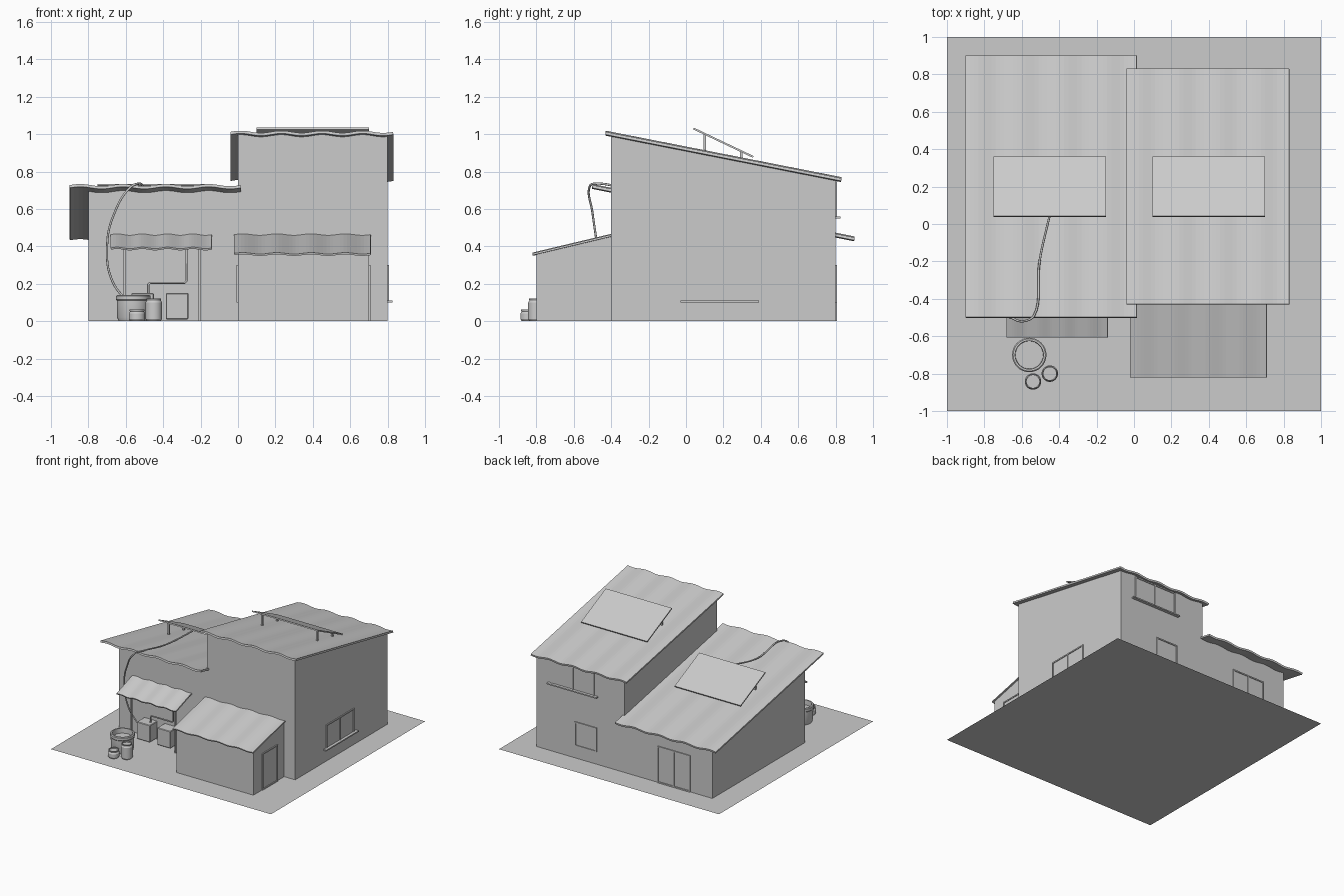
import bpy, math
from mathutils import Vector

if "Cube" in bpy.data.objects:
    bpy.data.objects.remove(bpy.data.objects["Cube"])


def mesh(name, verts, faces):
    me = bpy.data.meshes.new(name)
    me.from_pydata(verts, [], faces)
    me.update()
    ob = bpy.data.objects.new(name, me)
    bpy.context.collection.objects.link(ob)
    return ob


def box(name, x0, x1, y0, y1, z0, z1, bevel=0):
    return shed(name, x0, x1, y0, y1, z1, z1, z0, bevel)


# Box whose top slopes from z_front to z_back
def shed(name, x0, x1, y0, y1, z_front, z_back, z0=0, bevel=0):
    v = [(x0, y0, z0), (x1, y0, z0), (x1, y1, z0), (x0, y1, z0),
         (x0, y0, z_front), (x1, y0, z_front), (x1, y1, z_back), (x0, y1, z_back)]
    f = [(3, 2, 1, 0), (4, 5, 6, 7), (0, 1, 5, 4), (1, 2, 6, 5), (2, 3, 7, 6), (3, 0, 4, 7)]
    ob = mesh(name, v, f)
    if bevel:
        m = ob.modifiers.new("bevel", "BEVEL")
        m.width = bevel
    return ob


# Wavy sheet sloping along y, thickened evenly about its middle
def corrugated(name, x0, x1, y0, y1, z_front, z_back, waves=4, amp=0.006, thick=0.015):
    n = waves * 10
    v, f = [], []
    for i in range(n + 1):
        x = x0 + (x1 - x0) * i / n
        w = amp * math.sin(2 * math.pi * waves * i / n)
        v += [(x, y0, z_front + w), (x, y1, z_back + w)]
    for i in range(n):
        f.append((2 * i, 2 * i + 2, 2 * i + 3, 2 * i + 1))
    ob = mesh(name, v, f)
    m = ob.modifiers.new("thickness", "SOLIDIFY")
    m.thickness = thick
    m.offset = 0
    return ob


# Framed opening on a wall: axis is the wall normal, a0..a1 runs along the wall
def opening(name, axis, wall, sign, a0, a1, z0, z1, panes=1, sill=False):
    def part(label, u0, u1, w0, w1, out):
        d0, d1 = sorted((wall - sign * 0.005, wall + sign * out))
        if axis == "x":
            box(label, d0, d1, u0, u1, w0, w1)
        else:
            box(label, u0, u1, d0, d1, w0, w1)
    t = 0.01
    part(name + "_panel", a0, a1, z0, z1, 0.002)
    for i in range(panes + 1):
        u = a0 + (a1 - a0 - t) * i / panes
        part(name + "_upright", u, u + t, z0, z1, 0.008)
    part(name + "_head", a0, a1, z1 - t, z1, 0.008)
    part(name + "_bottom_rail", a0, a1, z0, z0 + t, 0.008)
    if sill:
        part(name + "_sill", a0 - 0.03, a1 + 0.03, z0, z0 + 0.01, 0.025)


def tube(name, pts, radius, smooth):
    cu = bpy.data.curves.new(name, "CURVE")
    cu.dimensions = "3D"
    cu.bevel_depth = radius
    cu.bevel_resolution = 2
    cu.use_fill_caps = True
    cu.resolution_u = 8
    if smooth:
        sp = cu.splines.new("BEZIER")
        sp.bezier_points.add(len(pts) - 1)
        for p, co in zip(sp.bezier_points, pts):
            p.co = co
            p.handle_left_type = p.handle_right_type = "AUTO"
    else:
        sp = cu.splines.new("POLY")
        sp.points.add(len(pts) - 1)
        for p, co in zip(sp.points, pts):
            p.co = (*co, 1)
    ob = bpy.data.objects.new(name, cu)
    bpy.context.collection.objects.link(ob)
    return ob


# Lathe a (radius, z) profile around a vertical axis
def lathe(name, x, y, profile, n=32):
    v, f = [], []
    for r, z in profile:
        for i in range(n):
            a = 2 * math.pi * i / n
            v.append((x + r * math.cos(a), y + r * math.sin(a), z))
    for k in range(len(profile) - 1):
        for i in range(n):
            j = (i + 1) % n
            f.append((k * n + i, k * n + j, (k + 1) * n + j, (k + 1) * n + i))
    f.append(tuple(reversed(range(n))))
    f.append(tuple(range((len(profile) - 1) * n, len(profile) * n)))
    ob = mesh(name, v, f)
    bpy.context.view_layer.objects.active = ob
    ob.select_set(True)
    bpy.ops.object.shade_smooth_by_angle()
    ob.select_set(False)


# Ground and building volumes
mesh("ground", [(-1, -1, 0), (1, -1, 0), (1, 1, 0), (-1, 1, 0)], [(0, 1, 2, 3)])
shed("tall_block", 0, 0.8, -0.4, 0.8, 1.0, 0.76)
shed("low_block", -0.8, 0, -0.4, 0.8, 0.70, 0.46)
shed("front_annex", 0, 0.7, -0.8, -0.4, 0.36, 0.455)

# Corrugated roofs
corrugated("tall_roof", -0.04, 0.83, -0.43, 0.83, 1.005, 0.757)
corrugated("low_roof", -0.9, 0.015, -0.5, 0.9, 0.72, 0.44)
corrugated("annex_roof", -0.02, 0.71, -0.82, -0.4, 0.358, 0.458, thick=0.01, amp=0.004)
corrugated("awning", -0.68, -0.14, -0.605, -0.4, 0.387, 0.458, thick=0.01, amp=0.004)
for x in (-0.605, -0.205):
    box("awning_post", x - 0.006, x + 0.006, -0.526, -0.514, 0, 0.415)

# Windows and doors
opening("side_window", "x", 0.8, 1, 0.0, 0.36, 0.1, 0.3, 2, True)
opening("annex_door", "x", 0.7, 1, -0.69, -0.49, 0, 0.3)
opening("annex_window", "x", 0, -1, -0.7, -0.5, 0.1, 0.3)
opening("upper_back_window", "y", 0.8, 1, 0.27, 0.66, 0.55, 0.75, 2, True)
opening("lower_back_window", "y", 0.8, 1, 0.25, 0.45, 0.1, 0.3)
opening("back_double_door", "y", 0.8, 1, -0.6, -0.3, 0, 0.3, 2)

# Solar panels on legs
for x0, dz in ((0.1, 0.0), (-0.75, -0.3)):
    x1 = x0 + 0.6
    p = mesh("solar_panel",
             [(x0, 0.04, 1.03 + dz), (x1, 0.04, 1.03 + dz),
              (x1, 0.36, 0.878 + dz), (x0, 0.36, 0.878 + dz)], [(0, 1, 2, 3)])
    m = p.modifiers.new("thickness", "SOLIDIFY")
    m.thickness = 0.01
    m.offset = 0
    for x in (x0 + 0.05, x1 - 0.05):
        for y, za, zb in ((0.1, 0.89, 1.0), (0.295, 0.855, 0.908)):
            box("panel_leg", x - 0.007, x + 0.007, y - 0.007, y + 0.007, za + dz, zb + dz)

# Utility boxes under the awning, pipe and hose
box("utility_box", -0.57, -0.45, -0.5, -0.402, 0.01, 0.15, 0.004)
box("utility_box", -0.385, -0.265, -0.5, -0.402, 0.01, 0.15, 0.004)
tube("pipe", [(-0.48, -0.45, 0.14), (-0.48, -0.45, 0.195), (-0.47, -0.45, 0.205),
              (-0.285, -0.45, 0.205), (-0.275, -0.45, 0.215), (-0.275, -0.45, 0.435)], 0.006, False)
tube("hose", [(-0.45, 0.05, 0.715), (-0.505, -0.2, 0.69), (-0.535, -0.49, 0.735), (-0.57, -0.515, 0.72),
              (-0.66, -0.5, 0.58), (-0.7, -0.475, 0.4), (-0.67, -0.455, 0.21), (-0.565, -0.45, 0.08)], 0.006, True)

# Barrels
lathe("open_barrel", -0.56, -0.7, [(0.078, 0), (0.086, 0.02), (0.088, 0.11), (0.092, 0.115), (0.092, 0.135),
                                   (0.086, 0.14), (0.076, 0.14), (0.074, 0.11), (0.074, 0.1)])
for name, x, y, h in (("short_jar", -0.54, -0.842, 0.062), ("tall_jar", -0.45, -0.8, 0.122)):
    lathe(name, x, y, [(0.036, 0), (0.044, 0.012), (0.044, h - 0.022), (0.037, h - 0.01),
                       (0.039, h - 0.006), (0.039, h), (0.034, h), (0.034, h - 0.01)])
